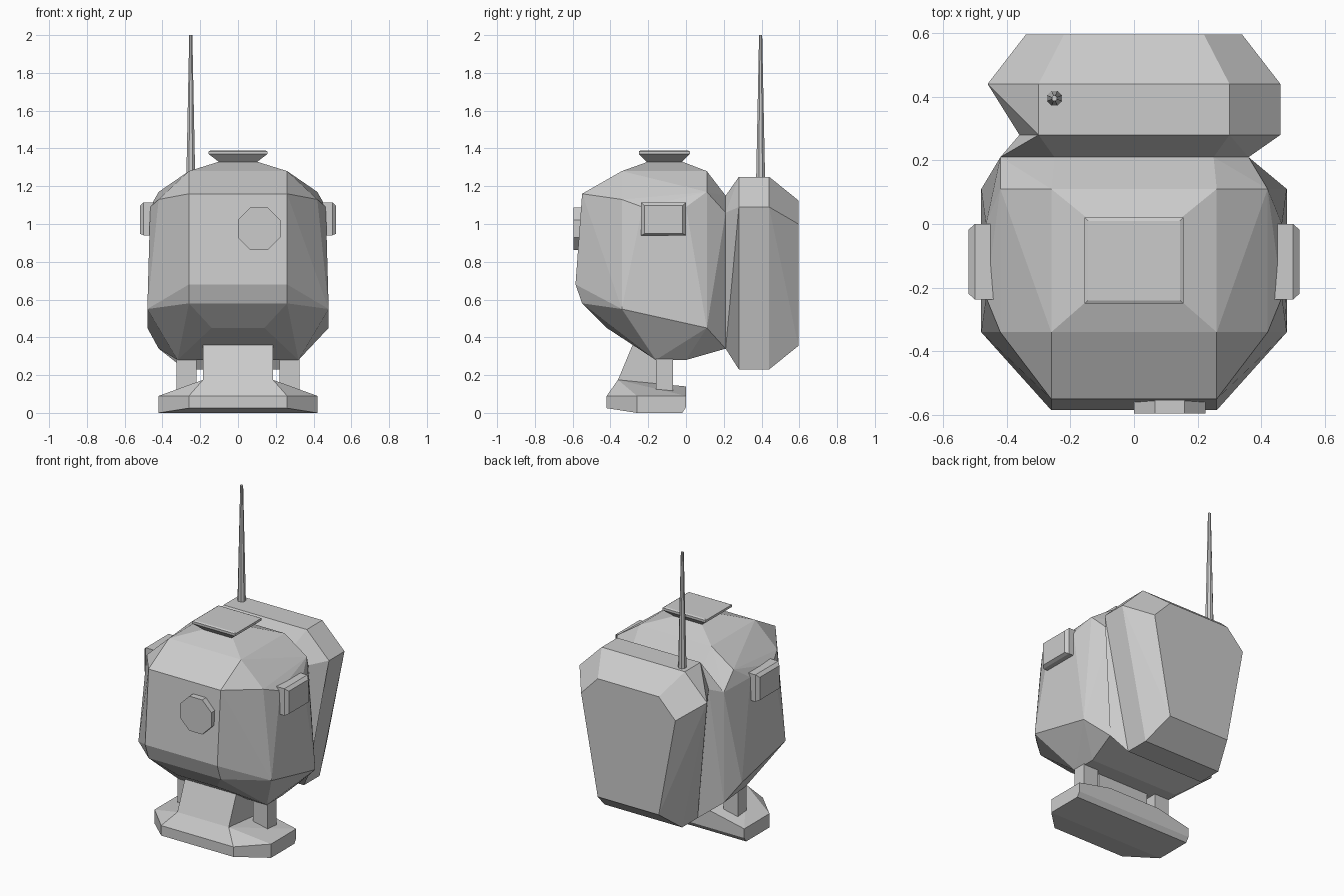
import bpy, bmesh, math

if "Cube" in bpy.data.objects:
    bpy.data.objects.remove(bpy.data.objects["Cube"])


def finish(name, bm):
    bmesh.ops.recalc_face_normals(bm, faces=bm.faces)
    me = bpy.data.meshes.new(name)
    bm.to_mesh(me)
    bm.free()
    ob = bpy.data.objects.new(name, me)
    bpy.context.collection.objects.link(ob)
    return ob


def hull(name, pts, mirror=True):
    """Faceted solid around a few corner points, optionally mirrored in x."""
    bm = bmesh.new()
    pts = list(pts)
    if mirror:
        pts += [(-x, y, z) for x, y, z in pts]
    vs = [bm.verts.new(p) for p in pts]
    bmesh.ops.convex_hull(bm, input=vs)
    loose = [v for v in bm.verts if not v.link_faces]
    bmesh.ops.delete(bm, geom=loose, context='VERTS')
    bmesh.ops.dissolve_limit(bm, angle_limit=math.radians(1.5),
                             verts=bm.verts, edges=bm.edges)
    return finish(name, bm)


def box_pts(x, y0, y1, z):
    return [(x, y0, z), (x, y1, z)]


def cone(name, r1, r2, start, end, axis, sides=8):
    """Octagonal prism or spike running from start to end along y or z."""
    bm = bmesh.new()
    rings = []
    for r, c in ((r1, start), (r2, end)):
        ring = []
        for i in range(sides):
            a = 2 * math.pi * (i + 0.5) / sides
            u, v = r * math.cos(a), r * math.sin(a)
            off = (u, 0, v) if axis == 'y' else (u, v, 0)
            ring.append(bm.verts.new([c[k] + off[k] for k in range(3)]))
        rings.append(ring)
        bm.faces.new(ring)
    for i in range(sides):
        j = (i + 1) % sides
        bm.faces.new((rings[0][i], rings[0][j], rings[1][j], rings[1][i]))
    return finish(name, bm)


# back end of the body, left and right sides differ slightly
back_ring = [(-.25, .21, 1.15), (.25, .21, 1.15), (-.42, .21, 1.06),
             (.36, .21, 1.06), (-.42, .21, .34), (.36, .21, .34)]

# faceted main body
half = [
    (.26, -.55, .58), (.26, -.585, .68), (.26, -.55, 1.16),      # face
    (.48, -.34, .55), (.42, -.34, 1.13),                         # cheek
    (.465, -.23, 1.09), (.465, 0, 1.09),                         # side
    (.48, .11, .45), (.42, .11, 1.17),                           # rear side
    (.26, -.34, 1.28), (.26, .11, 1.28),                         # roof
    (.10, -.20, 1.33), (.10, -.02, 1.33),                        # crown
    (.14, -.42, .45), (.19, -.28, .37),                          # chin
    (.32, -.16, .28), (.32, 0, .28)]                             # belly
body = half + [(-x, y, z) for x, y, z in half] + back_ring
hull("body", body, mirror=False)

# backpack and the groove that joins it to the body
pack_front = [(-.30, .28, 1.25), (.30, .28, 1.25), (-.36, .28, 1.09),
              (.46, .28, 1.09), (-.28, .28, .23), (.28, .28, .23)]
hull("backpack_joint", back_ring + pack_front, mirror=False)
pack_rear = [(s * x, y, z) for s in (-1, 1) for x, y, z in (
    (.30, .44, 1.25), (.46, .44, 1.09), (.28, .44, .23),
    (.22, .595, 1.125), (.34, .595, 1.0), (.22, .595, .355))]
hull("backpack", pack_front + pack_rear, mirror=False)

# antenna
cone("antenna", .026, .009, (-.25, .395, 1.22), (-.25, .395, 2.0), 'z')

# flared top hatch
hull("top_hatch", box_pts(.09, -.20, -.03, 1.32) + box_pts(.155, -.25, .02, 1.37)
     + box_pts(.155, -.25, .02, 1.385) + box_pts(.145, -.24, .01, 1.39))

# single eye lens
cone("eye", .1125 / math.cos(math.pi / 8), .1125 / math.cos(math.pi / 8),
     (.112, -.53, .975), (.112, -.595, .975), 'y')

# ear blocks, legs on both sides
for s, side in ((1, "right"), (-1, "left")):
    ear = [(x, y, z) for x, g in ((.43, 0), (.50, 0), (.52, .018))
           for y in (-.237 + g, -g) for z in (.94 + g / 2, 1.115 - g)]
    hull(side + "_ear", [(s * x, y, z) for x, y, z in ear], mirror=False)
    leg = [(x, y, z) for x in (.22, .325) for y in (-.16, -.07) for z in (.10, .34)]
    hull(side + "_leg", [(s * x, y, z) for x, y, z in leg], mirror=False)

# front column leaning forward onto the foot
hull("front_column", box_pts(.185, -.245, -.10, .45) + box_pts(.185, -.36, -.10, .175)
     + [(.185, -.10, .12)])

# wide foot with cut front corners
hull("foot", [(.26, -.42, .025), (.42, -.26, 0), (.42, -.02, 0),
              (.42, 0, .03), (.26, -.42, .09), (.42, -.26, .09), (.42, 0, .09),
              (.185, -.36, .175), (.185, 0, .14)])
